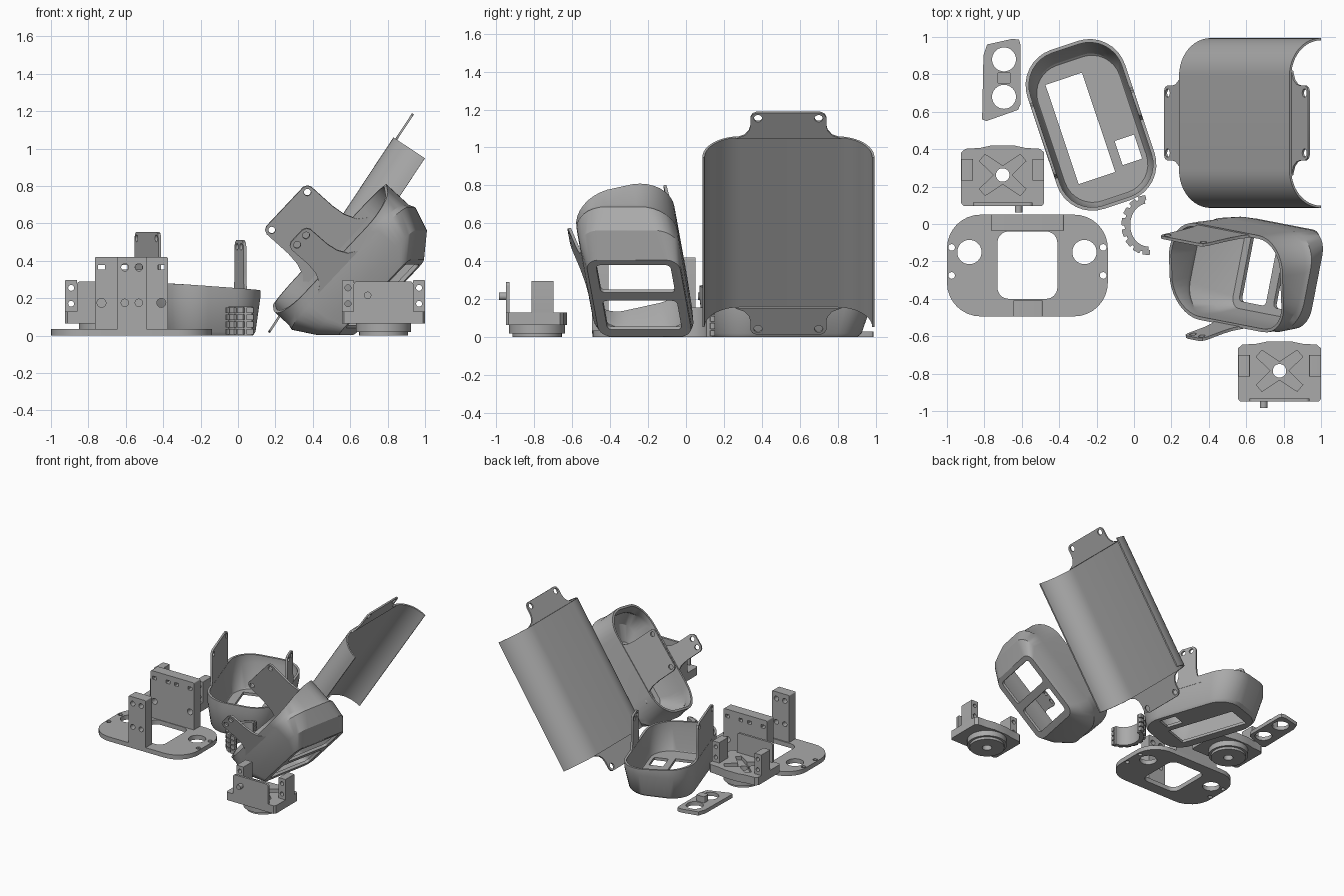
import bpy, bmesh, math
from math import sin, cos, pi, radians
from mathutils import Matrix

if "Cube" in bpy.data.objects:
    bpy.data.objects.remove(bpy.data.objects["Cube"], do_unlink=True)

grey = bpy.data.materials.new("plain grey")
grey.use_nodes = True
colour = (0.4, 0.4, 0.4, 1)
grey.diffuse_color = colour
grey.node_tree.nodes["Principled BSDF"].inputs["Base Color"].default_value = colour


def place(x, y, z, rot=None):
    return Matrix.Translation((x, y, z)) @ (rot if rot else Matrix())


def turn(deg, axis):
    return Matrix.Rotation(radians(deg), 4, axis)


def finish(ob, name):
    """Bake curves and modifiers to a clean mesh with sharp edges kept."""
    bpy.context.view_layer.update()
    dg = bpy.context.evaluated_depsgraph_get()
    me = bpy.data.meshes.new_from_object(ob.evaluated_get(dg))
    bm = bmesh.new()
    bm.from_mesh(me)
    bmesh.ops.remove_doubles(bm, verts=bm.verts, dist=1e-5)
    bmesh.ops.recalc_face_normals(bm, faces=bm.faces)
    for f in bm.faces:
        f.smooth = True
    bm.to_mesh(me)
    bm.free()
    me.set_sharp_from_angle(angle=radians(30))
    me.materials.clear()
    me.materials.append(grey)
    new = bpy.data.objects.new(name, me)
    new.matrix_world = ob.matrix_world.copy()
    bpy.context.collection.objects.link(new)
    bpy.data.objects.remove(ob, do_unlink=True)


def rrect(a, b, r, cx=0, cy=0, n=8):
    """Rounded rectangle with half sizes a, b and corner radius r."""
    pts = []
    for k, (sx, sy) in enumerate([(1, 1), (-1, 1), (-1, -1), (1, -1)]):
        for i in range(n + 1):
            t = (k + i / n) * pi / 2
            pts.append((cx + sx * (a - r) + r * cos(t), cy + sy * (b - r) + r * sin(t)))
    return pts


def circ(x, y, r, n=32):
    return [(x + r * cos(2 * pi * i / n), y + r * sin(2 * pi * i / n)) for i in range(n)]


def plate(name, outline, holes, t, m):
    """Flat part with holes, from local z = 0 up to t."""
    cu = bpy.data.curves.new(name, 'CURVE')
    cu.dimensions, cu.fill_mode, cu.extrude = '2D', 'BOTH', t / 2
    for loop in [outline] + holes:
        sp = cu.splines.new('POLY')
        sp.points.add(len(loop) - 1)
        for p, (x, y) in zip(sp.points, loop):
            p.co = (x, y, 0, 1)
        sp.use_cyclic_u = True
    ob = bpy.data.objects.new(name, cu)
    bpy.context.collection.objects.link(ob)
    ob.matrix_world = m @ Matrix.Translation((0, 0, t / 2))
    finish(ob, name)


def sheet(name, rows, m, t, closed=False):
    """Thickened surface through rows of points."""
    bm = bmesh.new()
    vs = [[bm.verts.new(p) for p in row] for row in rows]
    n = len(rows[0])
    for lo, hi in zip(vs, vs[1:]):
        for j in range(n if closed else n - 1):
            k = (j + 1) % n
            bm.faces.new((lo[j], lo[k], hi[k], hi[j]))
    me = bpy.data.meshes.new(name)
    bm.to_mesh(me)
    bm.free()
    ob = bpy.data.objects.new(name, me)
    bpy.context.collection.objects.link(ob)
    ob.matrix_world = m
    mod = ob.modifiers.new("thickness", 'SOLIDIFY')
    mod.thickness, mod.offset = t, -1
    finish(ob, name)


def tab_outline(w, flare, h):
    """Mounting tab with a flared foot and clipped corners."""
    half = [(w + flare, 0), (w + flare * .4, h * .12), (w + flare * .1, h * .3),
            (w, h * .5), (w, h - .03), (w - .01, h - .01), (w - .03, h)]
    return half + [(-x, y) for x, y in reversed(half)]


# Shells: a lofted rounded wall, a floor with windows, and two side tabs
def shell(name, m, rings, rim, skew, windows, tabs):
    rows = [[(x + du, y - skew * z, z) for x, y in rrect(a, b, r)] for a, b, r, z, du in rings]
    a, b, r, _, du = rings[-1]
    rows.append([(x + du, y - skew * rim(y), rim(y)) for x, y in rrect(a, b, r)])
    sheet(name + "_wall", rows, m, .018, True)
    a, b, r, _, du = rings[0]
    plate(name + "_floor", rrect(a, b, r, du), windows, .022, m)
    for side, (u, v, base, w, flare, h, hole, tilt) in zip(("wide", "narrow"), tabs):
        tm = m @ place(u, v - skew * base, base, turn(90 + tilt, 'X'))
        holes = [circ(s * hole, h - .035, .019, 16) for s in (-1, 1)]
        plate(name + "_" + side + "_tab", tab_outline(w, flare, h), holes, .016, tm)


shell("tray", place(-.23, .53, 0, turn(108.5, 'Z')),
      [(.385, .235, .16, 0, -.025), (.405, .25, .18, .02, -.02), (.448, .275, .2, .2, 0)],
      lambda v: .26 + .07 * v, 0,
      [rrect(.28, .103, .004, 0, .06), rrect(.068, .055, .004, -.19, -.147)],
      [(0, .274, .2, .2, .05, .355, .165, 0), (.03, -.258, .18, .075, .05, .33, .035, 0)])

shell("hood", place(.78, -.25, .217, turn(-11, 'Z') @ turn(-46.2, 'Y')),
      [(.28, .25, .07, 0, -.018), (.388, .268, .12, .09, .005), (.455, .272, .18, .21, -.005),
       (.447, .272, .2, .24, -.008)],
      lambda v: .38 + v * (.4 if v < 0 else .2), .25,
      [rrect(.105, .2, .025, -.14), rrect(.1, .2, .025, .125)],
      [(-.04, .27, .37, .175, .09, .375, .14, 18), (-.04, -.255, .22, .075, .09, .31, .035, 24)])

# Curved cover: flat middle with a rolled flange on each side
cover = place(.16, .54, .02, turn(-56.6, 'Y'))
R, half = .19, .442
arc = [(half - R + R * sin(i * pi / 24), R * cos(i * pi / 24) - R) for i in range(13)]
section = [(-y, z) for y, z in reversed(arc)] + arc
low, high = .165, 1.237
sheet("cover_body", [[(s, y, z) for y, z in section] for s in (low, high)], cover, .012)
for label, s, h, deg in (("lower", low, low, 90), ("upper", high, 1.4 - high, -90)):
    plate("cover_" + label + "_tab", tab_outline(.2, .08, h),
          [circ(k * .16, h - .035, .022, 16) for k in (-1, 1)], .012,
          cover @ place(s, 0, -.012, turn(deg, 'Z')))

# Base plate with two uprights
plate("base_plate", rrect(.43, .272, .18, -.57, -.222),
      [rrect(.16, .18, .06, -.57, -.22), circ(-.88, -.15, .065), circ(-.265, -.15, .065)]
      + [circ(x, y, .018, 12) for x in (-.975, -.165) for y in (-.125, -.275)],
      .036, place(0, 0, 0))
plate("back_upright", rrect(.195, .2, .008, -.57, .22),
      [rrect(.018, .013, .003, x, .365) for x in (-.73, -.61, -.53, -.41)]
      + [circ(x, .175, .024, 16) for x in (-.73, -.41)],
      .085, place(0, .05, 0, turn(90, 'X')))
plate("front_upright", rrect(.078, .2, .008, -.567, .22),
      [circ(x, z, .02, 16) for x in (-.605, -.53) for z in (.175, .365)],
      .085, place(0, -.41, 0, turn(90, 'X')))

# Pair of round-bottomed brackets, with the pin on opposite sides
cross = []
for k, a in enumerate((.7, pi - .7, pi + .7, -.7)):
    cross += [(.145 * cos(a + d), .145 * sin(a + d)) for d in (-.16, .16)]
    n = (k + 1) * pi / 2
    cross.append((.048 * cos(n), .048 * sin(n)))
deck = [(-.21, -.165), (.21, -.165), (.222, -.15), (.222, .12), (.2, .14), (.12, .145),
        (.06, .158), (-.06, .158), (-.12, .145), (-.2, .14), (-.222, .12), (-.222, -.15)]
for label, x, y, pin in (("right", .778, -.785, -.085), ("left", -.702, .262, .085)):
    c = place(x, y, 0)
    hub = [circ(0, 0, .036)]
    for part, r, z, t in (("foot", .13, 0, .02), ("cup", .148, .02, .05)):
        plate(label + "_bracket_" + part, circ(0, 0, r, 48), hub, t, c @ place(0, 0, z))
    plate(label + "_bracket_deck", deck, hub, .035, c @ place(0, 0, .065))
    plate(label + "_bracket_cross_deck", deck, [cross], .03, c @ place(0, 0, .1))
    plate(label + "_bracket_front", rrect(.16, .1, .02, 0, .19), [], .018,
          c @ place(0, -.147, 0, turn(90, 'X')))
    for s in (-1, 1):
        plate(label + "_bracket_arm", rrect(.032, .1, .005, s * .19, .197),
              [circ(s * .19, z, .016, 16) for z in (.17, .255)], .115,
              c @ place(0, .085, 0, turn(90, 'X')))
    plate(label + "_bracket_pin", circ(pin, .215, .02, 20), [], .05,
          c @ place(0, -.15, 0, turn(90, 'X')))

# Small two-hole plate with a raised bridge
plate("spacer_plate", [(-.785, .96), (-.65, .99), (-.615, .985), (-.607, .96), (-.607, .64),
                       (-.62, .61), (-.79, .55), (-.812, .56), (-.805, .9)],
      [circ(-.695, .88, .064), circ(-.695, .68, .064)], .03, place(0, 0, 0))
plate("spacer_bridge", rrect(.035, .03, .008, -.695, .78), [], .08, place(0, 0, 0))

# Curved grip: half ring studded with blocks
angles = [radians(100 + 170 * i / 24) for i in range(25)]
ring = [(.125 * cos(a), .145 * sin(a)) for a in angles]
sheet("grip_band", [[(x, y, z) for x, y in ring] for z in (0, .155)], place(.075, -.005, 0), .03)
for i in range(8):
    a = radians(104 + 162 * i / 7)
    for z in (.006, .044, .082, .12):
        plate("grip_block", rrect(.014, .02, .005, n=2), [], .03,
              place(.075 + .128 * cos(a), -.005 + .146 * sin(a), z, Matrix.Rotation(a, 4, 'Z')))
